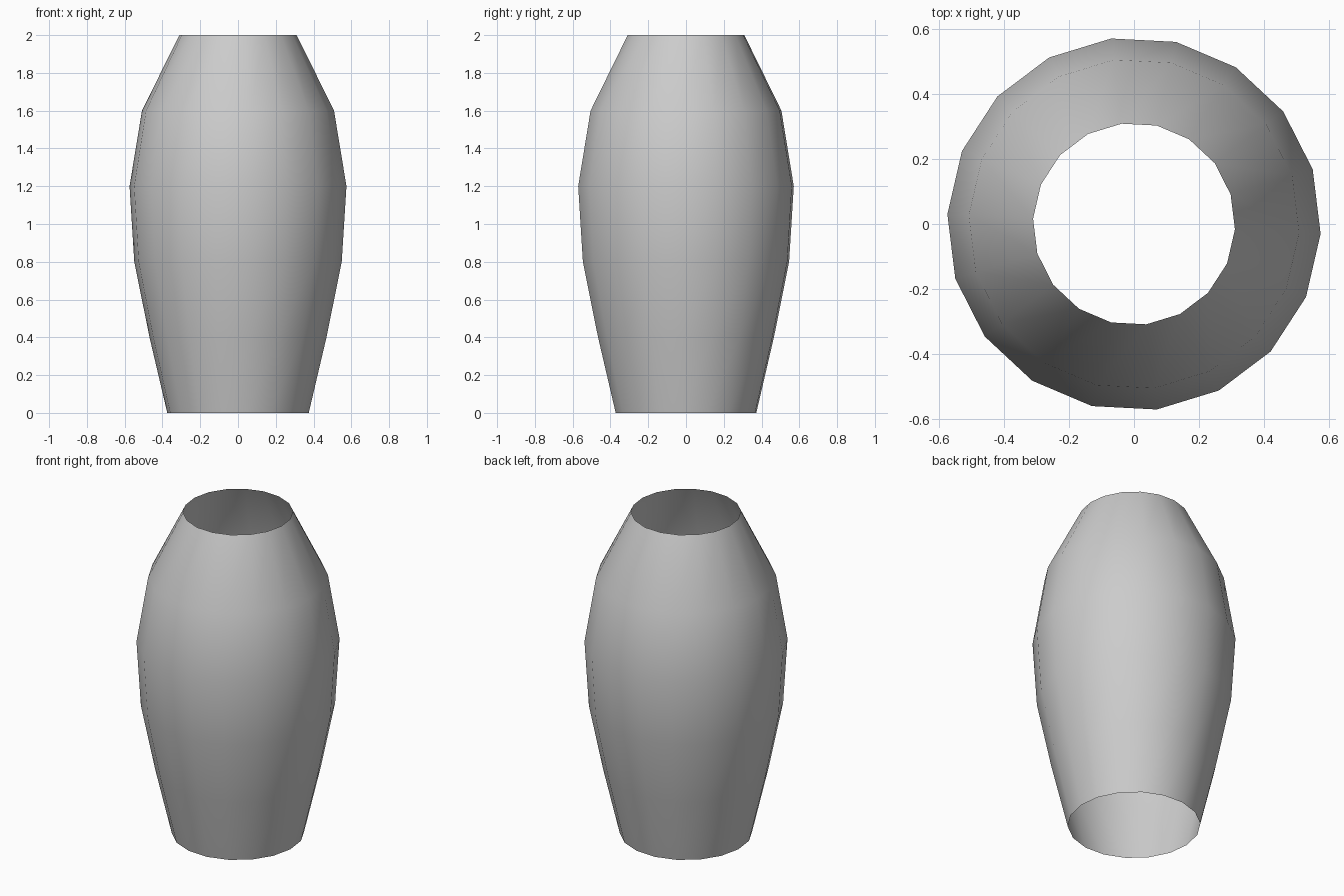
import bpy, bmesh
from math import sin, cos, radians

if "Cube" in bpy.data.objects:
    bpy.data.objects.remove(bpy.data.objects["Cube"])

SIDES = 18
OFFSET = radians(-3)
# radius and height of each ring, bottom to top
PROFILE = [(0.375, 0.0), (0.469, 0.4), (0.55, 0.8),
           (0.575, 1.2), (0.509, 1.6), (0.311, 2.0)]

# open, single-walled vase shell
bm = bmesh.new()
rings = []
for r, z in PROFILE:
    angles = [OFFSET + radians(360 * i / SIDES) for i in range(SIDES)]
    rings.append([bm.verts.new((r * cos(a), r * sin(a), z)) for a in angles])

for low, high in zip(rings, rings[1:]):
    for i in range(SIDES):
        j = (i + 1) % SIDES
        face = bm.faces.new((low[i], low[j], high[j], high[i]))
        face.smooth = True

mesh = bpy.data.meshes.new("vase_shell")
bm.to_mesh(mesh)
bm.free()
vase = bpy.data.objects.new("vase_shell", mesh)
bpy.context.collection.objects.link(vase)
